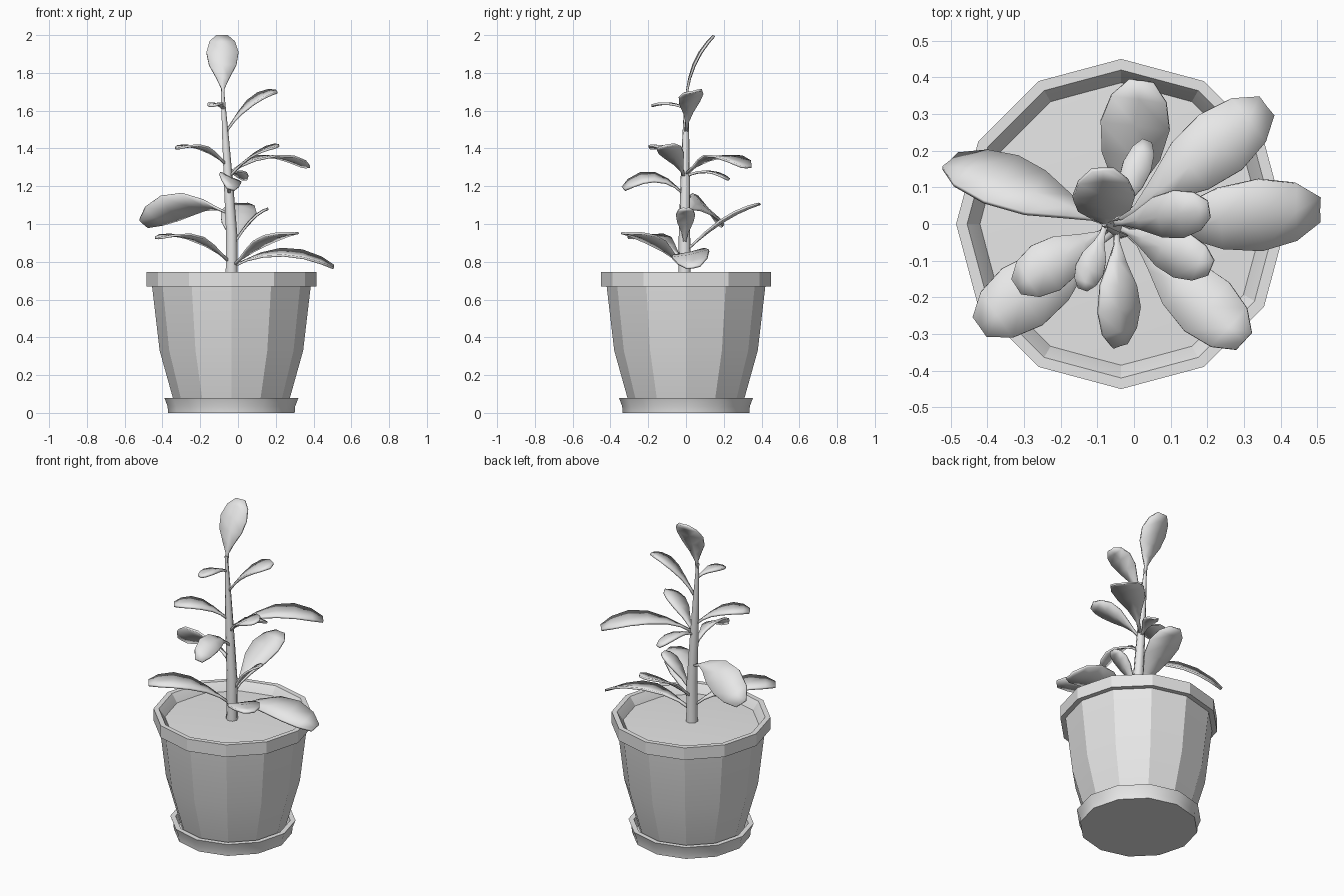
import bpy, bmesh, math
from mathutils import Vector, Matrix

cube = bpy.data.objects.get("Cube")
if cube:
    bpy.data.objects.remove(cube, do_unlink=True)

GREY = 0.8
mat = bpy.data.materials.new("plain_grey")
mat.use_nodes = True
mat.diffuse_color = (GREY, GREY, GREY, 1)
mat.node_tree.nodes["Principled BSDF"].inputs["Base Color"].default_value = (GREY, GREY, GREY, 1)

CENTRE_X = -0.035


def finish(name, bm, angle):
    """Turn a bmesh into a shaded object."""
    bmesh.ops.remove_doubles(bm, verts=bm.verts, dist=0.0005)
    bmesh.ops.recalc_face_normals(bm, faces=bm.faces)
    mesh = bpy.data.meshes.new(name)
    bm.to_mesh(mesh)
    bm.free()
    mesh.materials.append(mat)
    ob = bpy.data.objects.new(name, mesh)
    bpy.context.collection.objects.link(ob)
    bpy.ops.object.select_all(action='DESELECT')
    ob.select_set(True)
    bpy.context.view_layer.objects.active = ob
    bpy.ops.object.shade_smooth_by_angle(angle=math.radians(angle))
    return ob


def bridge(bm, rows, closed):
    """Join rows of vertices with quads."""
    for a, b in zip(rows, rows[1:]):
        n = len(a)
        for i in range(n if closed else n - 1):
            j = (i + 1) % n
            bm.faces.new((a[i], a[j], b[j], b[i]))


def ring(bm, centre, radius, sides):
    return [bm.verts.new(centre + Vector((radius * math.cos(a), radius * math.sin(a), 0)))
            for a in (math.tau * i / sides for i in range(sides))]


def lathe(name, profile, sides, angle):
    """Revolve (radius, height) points about the pot axis."""
    bm = bmesh.new()
    rows = [ring(bm, Vector((CENTRE_X, 0, z)), max(r, 0.001), sides) for r, z in profile]
    bridge(bm, rows, True)
    for end in (rows[0], rows[-1]):
        bm.faces.new(end)
    return finish(name, bm, angle)


# Pot, saucer and soil
lathe("pot", [(0.2, 0.026), (0.295, 0.026), (0.31, 0.08), (0.38, 0.33), (0.42, 0.67),
              (0.45, 0.67), (0.45, 0.745), (0.42, 0.745), (0.378, 0.685), (0.37, 0.66)], 12, 20)
lathe("saucer", [(0.335, 0), (0.338, 0.035), (0.355, 0.08),
                 (0.325, 0.08), (0.31, 0.025)], 12, 40)
lathe("soil", [(0.385, 0.68), (0.385, 0.695), (0.2, 0.702)], 24, 40)


# Tapering, slightly leaning stem
def stem_point(z):
    t = max(0, z - 0.95) / 0.75
    return Vector((CENTRE_X - 0.047 * min(t, 1), -0.008 + 0.01 * t, z))


bm = bmesh.new()
stem_rows = [ring(bm, stem_point(z), r, 7) for z, r in
             ((0.69, 0.034), (0.95, 0.031), (1.2, 0.026), (1.45, 0.019), (1.7, 0.009))]
bridge(bm, stem_rows, True)
bm.faces.new(stem_rows[0])
bm.faces.new(stem_rows[-1])
finish("stem", bm, 60)

# Blade outline: position along the leaf, share of the half width
OUTLINE = ((0, 0.09), (0.15, 0.1), (0.3, 0.4), (0.5, 0.85), (0.7, 1), (0.88, 0.8), (1, 0.35))


def leaf(name, base_z, tip, mid_z, half_width, roll=0, reach=0.5):
    """Arching blade from the stem to its tip; reach is how far out its middle lies."""
    start, end = stem_point(base_z), Vector(tip)
    middle = start.lerp(end, reach)
    middle.z = mid_z
    control = 2 * middle - 0.5 * (start + end)
    bm = bmesh.new()
    rows = []
    for t, share in OUTLINE:
        p = (1 - t) ** 2 * start + 2 * t * (1 - t) * control + t * t * end
        along = ((1 - t) * (control - start) + t * (end - control)).normalized()
        flat = (end - start).to_2d().normalized()
        side = Vector((-flat.y, flat.x, 0))
        twist = math.radians(roll) * min(1, t / 0.3)
        side = Matrix.Rotation(twist, 3, along) @ side
        normal = along.cross(side)
        w = max(half_width * share, 0.008)
        rows.append([bm.verts.new(p + side * w * k + normal * w * 0.07 * abs(k))
                     for k in (-1, 0, 1)])
    bridge(bm, rows, False)
    ob = finish(name, bm, 40)
    thick = ob.modifiers.new("thickness", 'SOLIDIFY')
    thick.thickness = 0.012
    thick.offset = 0


# Leaves from the bottom up
leaf("leaf_low_right", 0.79, (-0.42, -0.28, 0.925), 0.92, 0.095)
leaf("leaf_low_front_left", 0.77, (0.3, -0.32, 0.95), 0.9, 0.09)
leaf("leaf_low_left", 0.77, (0.505, 0.04, 0.77), 0.845, 0.1, 12)
leaf("leaf_low_back", 0.85, (0.02, 0.39, 1.105), 1.01, 0.095)
leaf("leaf_small_left", 0.87, (0.16, 0, 1.08), 1.01, 0.05)
leaf("leaf_drooping_right", 1.05, (-0.5, 0.17, 1.0), 1.1, 0.1, 42)
leaf("leaf_middle_front", 1.15, (-0.04, -0.33, 1.185), 1.245, 0.063, -25)
leaf("leaf_small_back", 1.25, (0.035, 0.225, 1.235), 1.275, 0.04)
leaf("leaf_middle_left", 1.24, (0.21, -0.12, 1.41), 1.36, 0.065, 15)
leaf("leaf_wide_back_left", 1.26, (0.36, 0.32, 1.3), 1.355, 0.095)
leaf("leaf_upper_right", 1.31, (-0.32, -0.17, 1.4), 1.4, 0.072)
leaf("leaf_upper_left", 1.48, (0.205, 0.04, 1.7), 1.64, 0.067, 12)
leaf("leaf_small_front", 1.61, (-0.14, -0.178, 1.625), 1.635, 0.04)
leaf("leaf_top", 1.66, (-0.085, 0.15, 1.996), 1.84, 0.085, 0, 0.3)
